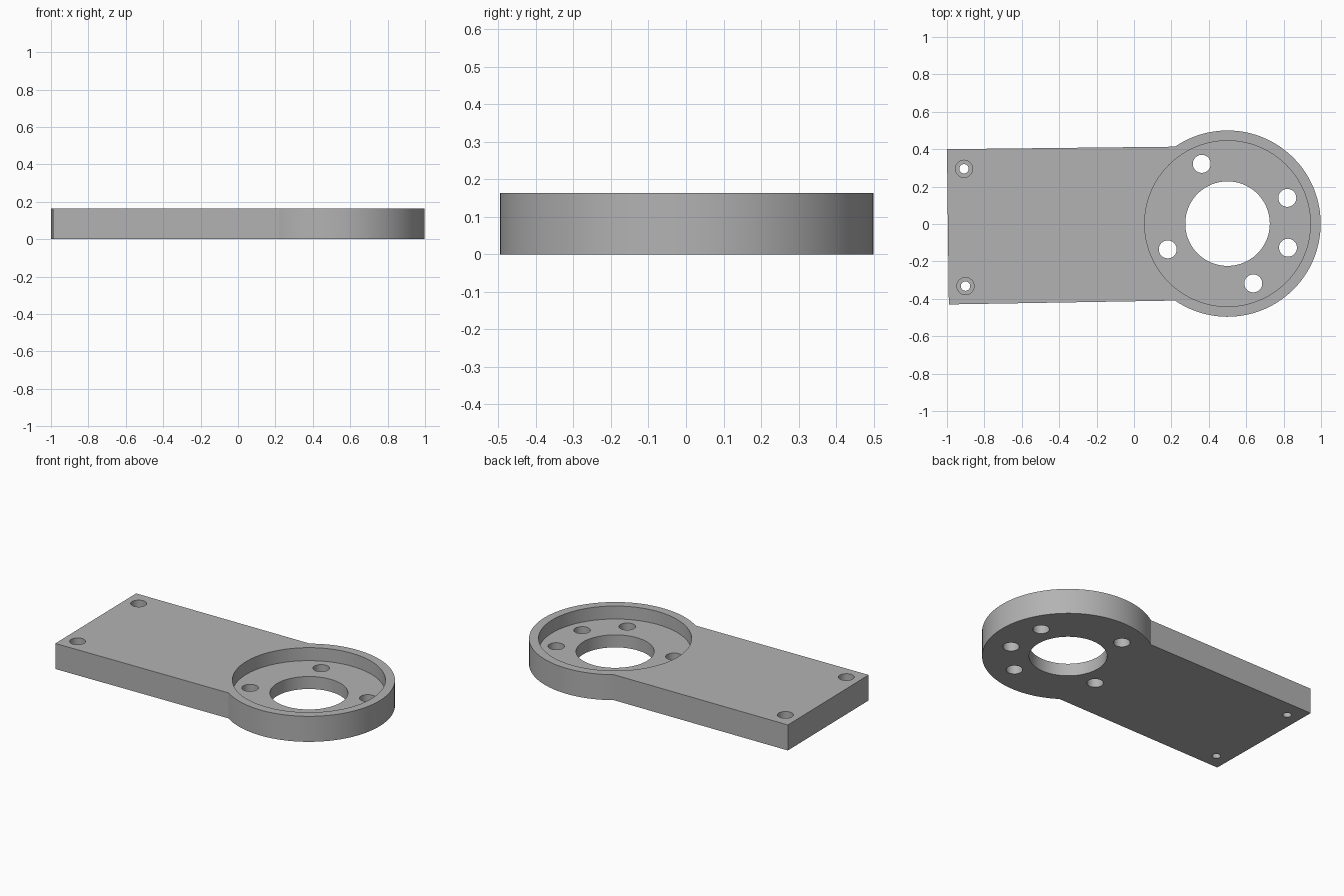
import bpy, bmesh, math
from mathutils import Vector

cube = bpy.data.objects.get("Cube")
if cube:
    bpy.data.objects.remove(cube, do_unlink=True)

HEIGHT = 0.163
FLOOR = 0.08
HUB = Vector((0.5, 0.002))
HUB_RADIUS = 0.498

grey = bpy.data.materials.new("plain grey")
grey.use_nodes = True
colour = (0.45, 0.45, 0.45, 1)
grey.diffuse_color = colour
grey.node_tree.nodes["Principled BSDF"].inputs["Base Color"].default_value = colour


def polar(centre, radius, degrees):
    a = math.radians(degrees)
    return centre + radius * Vector((math.cos(a), math.sin(a)))


def prism(name, outline, bottom, top):
    """Extrude a flat outline from bottom to top."""
    bm = bmesh.new()
    face = bm.faces.new([bm.verts.new((p.x, p.y, bottom)) for p in outline])
    new = bmesh.ops.extrude_face_region(bm, geom=[face])["geom"]
    bmesh.ops.translate(bm, vec=(0, 0, top - bottom),
                        verts=[v for v in new if isinstance(v, bmesh.types.BMVert)])
    bmesh.ops.recalc_face_normals(bm, faces=bm.faces)
    mesh = bpy.data.meshes.new(name)
    bm.to_mesh(mesh)
    bm.free()
    mesh.materials.append(grey)
    obj = bpy.data.objects.new(name, mesh)
    bpy.context.collection.objects.link(obj)
    return obj


def drill(body, centre, radius, bottom, top=HEIGHT + 0.1, sides=48):
    """Cut a round hole into the body."""
    outline = [polar(centre, radius, 360 * i / sides) for i in range(sides)]
    cutter = prism("hole_cutter", outline, bottom, top)
    cutter.hide_render = True
    mod = body.modifiers.new("hole", "BOOLEAN")
    mod.operation = "DIFFERENCE"
    mod.solver = "EXACT"
    mod.object = cutter
    bpy.context.view_layer.objects.active = body
    bpy.ops.object.modifier_apply(modifier=mod.name)
    bpy.data.objects.remove(cutter, do_unlink=True)


# Slightly tapered arm merging into a round hub
STEPS = 96
START, END = -124.3, 124.3
arc = [polar(HUB, HUB_RADIUS, START + (END - START) * i / STEPS) for i in range(STEPS + 1)]
arm_end = [Vector((-1.0, 0.4)), Vector((-0.99, -0.43))]
bracket = prism("mounting_bracket", arc + arm_end, 0, HEIGHT)

# Bearing pocket and centre bore
drill(bracket, HUB, 0.443, FLOOR, sides=128)
drill(bracket, HUB, 0.226, -0.1, sides=96)

# Bolt holes around the bore
for angle in (23.3, 113.3, 203.3, 293.3, 338.3):
    drill(bracket, polar(HUB, 0.348, angle), 0.048, -0.1)

# Counterbored screw holes at the arm end
for centre in (Vector((-0.909, 0.295)), Vector((-0.901, -0.332))):
    drill(bracket, centre, 0.046, FLOOR)
    drill(bracket, centre, 0.025, -0.1)

# Smooth round walls, sharp edges kept
bpy.ops.object.select_all(action="DESELECT")
bracket.select_set(True)
bpy.context.view_layer.objects.active = bracket
bpy.ops.object.shade_smooth_by_angle(angle=math.radians(25))
